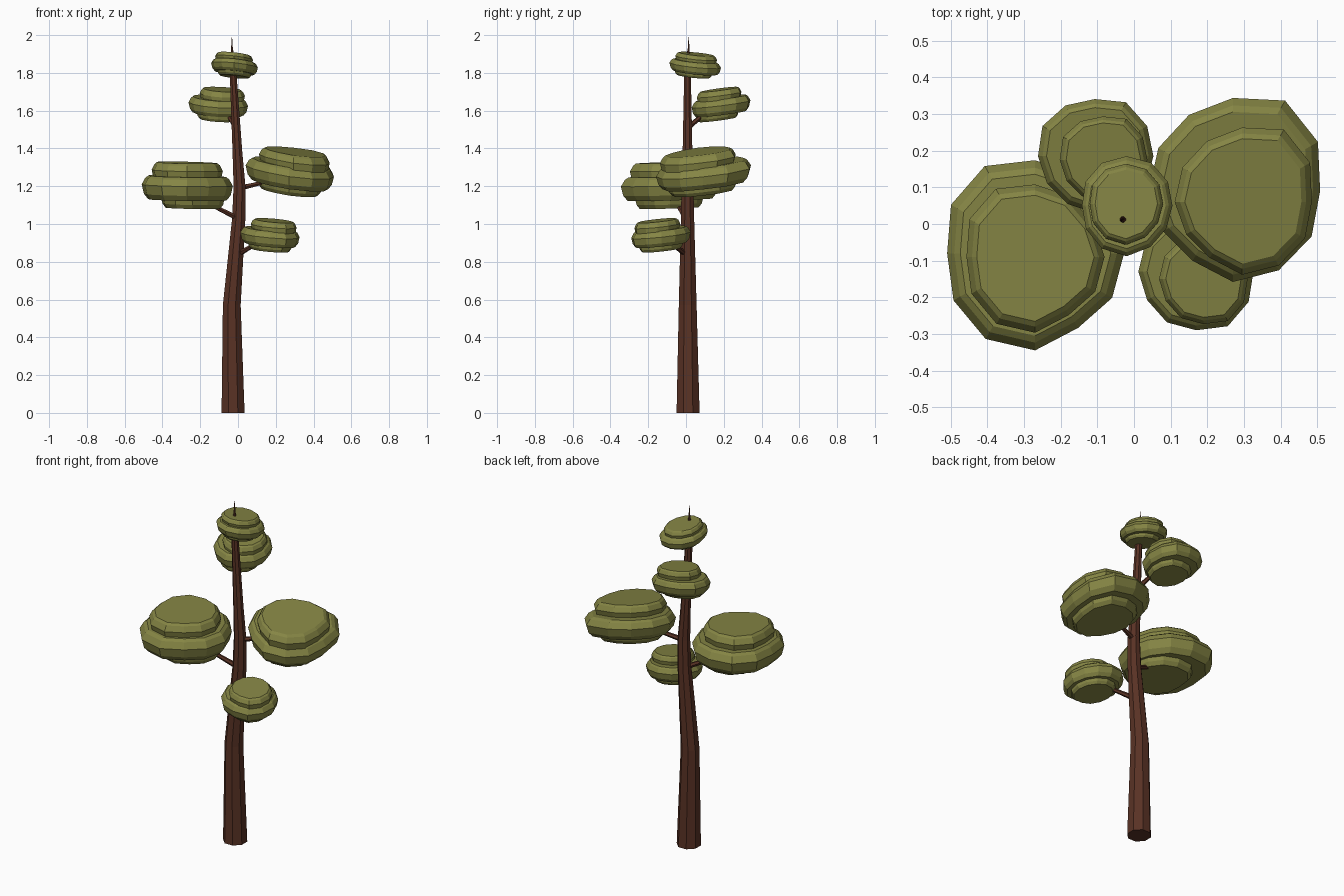
import bpy, math
from mathutils import Vector

if "Cube" in bpy.data.objects:
    bpy.data.objects.remove(bpy.data.objects["Cube"])


def material(name, rgb):
    m = bpy.data.materials.new(name)
    m.diffuse_color = (*rgb, 1)
    m.use_nodes = True
    m.node_tree.nodes["Principled BSDF"].inputs["Base Color"].default_value = m.diffuse_color
    return m


BARK = material("brown bark", (0.100, 0.032, 0.018))
LEAF = material("olive foliage", (0.235, 0.235, 0.058))


def loft(name, rings, mat):
    """Skin a stack of equal-length rings (bottom to top) and cap both ends."""
    n = len(rings[0])
    verts = [p for r in rings for p in r]
    faces = [(k * n + i, k * n + (i + 1) % n, (k + 1) * n + (i + 1) % n, (k + 1) * n + i)
             for k in range(len(rings) - 1) for i in range(n)]
    faces.append(tuple(reversed(range(n))))
    faces.append(tuple(range(len(verts) - n, len(verts))))
    me = bpy.data.meshes.new(name)
    me.from_pydata(verts, [], faces)
    me.materials.append(mat)
    ob = bpy.data.objects.new(name, me)
    bpy.context.collection.objects.link(ob)
    return ob


def circle(c, r, n, u=Vector((1, 0, 0)), v=Vector((0, 1, 0))):
    return [Vector(c) + r * (math.cos(a) * u + math.sin(a) * v)
            for a in (2 * math.pi * (i + 0.5) / n for i in range(n))]


# Bent, tapering trunk ending in a thin spike: x, y, z, radius
trunk = [(-0.026, 0.011, 0, 0.066), (-0.033, 0.009, 0.57, 0.051),
         (0.004, 0.008, 1.03, 0.038), (0.008, 0.008, 1.2, 0.034),
         (-0.003, 0.008, 1.38, 0.028), (-0.026, 0.008, 1.8, 0.019),
         (-0.030, 0.012, 1.9, 0.009), (-0.032, 0.014, 1.93, 0.005),
         (-0.032, 0.014, 1.99, 0.001)]
loft("trunk", [circle(t[:3], t[3], 8) for t in trunk], BARK)

# Branches reaching into the foliage
branches = {
    "left_branch": ((0.0, 0.0, 1.03), (-0.22, -0.07, 1.14)),
    "right_branch": ((0.01, 0.01, 1.19), (0.22, 0.07, 1.24)),
    "lower_branch": ((0.0, 0.0, 0.84), (0.14, -0.11, 0.92)),
    "upper_branch": ((-0.01, 0.01, 1.51), (-0.08, 0.14, 1.62)),
}
for name, (a, b) in branches.items():
    a, b = Vector(a), Vector(b)
    d = (b - a).normalized()
    u = d.cross(Vector((0, 0, 1))).normalized()
    v = d.cross(u)
    loft(name, [circle(a, 0.015, 6, v, u), circle(b, 0.008, 6, v, u)], BARK)

# Foliage lobe profile: (height fraction, radius factor)
PROFILE = [(0, 0.86), (0.22, 0.95), (0.62, 1.0), (0.9, 0.92), (1, 0.85)]


def lobe(name, centre, radii, scale, z0, z1, tilt, pivot):
    rings = []
    for f, k in PROFILE:
        ring = []
        for i, r in enumerate(radii):
            a = 2 * math.pi * i / len(radii)
            x = centre[0] + r * scale * k * math.cos(a)
            y = centre[1] + r * scale * k * math.sin(a)
            z = z0 + f * (z1 - z0) + tilt[0] * (x - pivot[0]) + tilt[1] * (y - pivot[1])
            ring.append((x, y, z))
        rings.append(ring)
    loft(name, rings, LEAF)


# Clumps: centre, outline radii every 30 degrees, bottom z, top z, tilt,
# upper lobe (x, y, scale), lower lobe (x, y, scale)
clumps = {
    "left_foliage": ((-0.27, -0.08),
                     (.243, .235, .245, .254, .275, .265, .24, .257, .27, .265, .235, .243),
                     1.085, 1.325, (-0.02, 0.03), (-0.27, -0.09, 0.78), (-0.24, -0.085, 0.70)),
    "right_foliage": ((0.27, 0.09),
                      (.238, .268, .285, .254, .24, .235, .23, .22, .22, .248, .25, .248),
                      1.17, 1.39, (-0.13, 0.12), (0.295, 0.06, 0.80), (0.27, 0.085, 0.74)),
    "top_foliage": ((-0.02, 0.05),
                    (.125, .13, .135, .135, .135, .13, .122, .128, .135, .138, .13, .125),
                    1.78, 1.90, (-0.1, -0.1), (-0.022, 0.055, 0.81), (-0.02, 0.04, 0.74)),
    "upper_foliage": ((-0.107, 0.185),
                      (.16, .165, .17, .156, .16, .165, .155, .15, .15, .155, .155, .16),
                      1.555, 1.715, (-0.06, 0.13), (-0.085, 0.175, 0.76), (-0.105, 0.165, 0.74)),
    "lower_foliage": ((0.17, -0.13),
                      (.156, .15, .15, .155, .16, .16, .158, .155, .16, .16, .172, .165),
                      0.862, 1.022, (-0.08, 0.1), (0.19, -0.15, 0.77), (0.17, -0.13, 0.75)),
}
for name, (c, radii, z0, z1, tilt, up, low) in clumps.items():
    h = z1 - z0
    lobe(name + "_middle", c, radii, 1, z0 + 0.18 * h, z0 + 0.70 * h, tilt, c)
    lobe(name + "_upper", up[:2], radii, up[2], z0 + 0.55 * h, z1, tilt, c)
    lobe(name + "_lower", low[:2], radii, low[2], z0, z0 + 0.4 * h, tilt, c)
